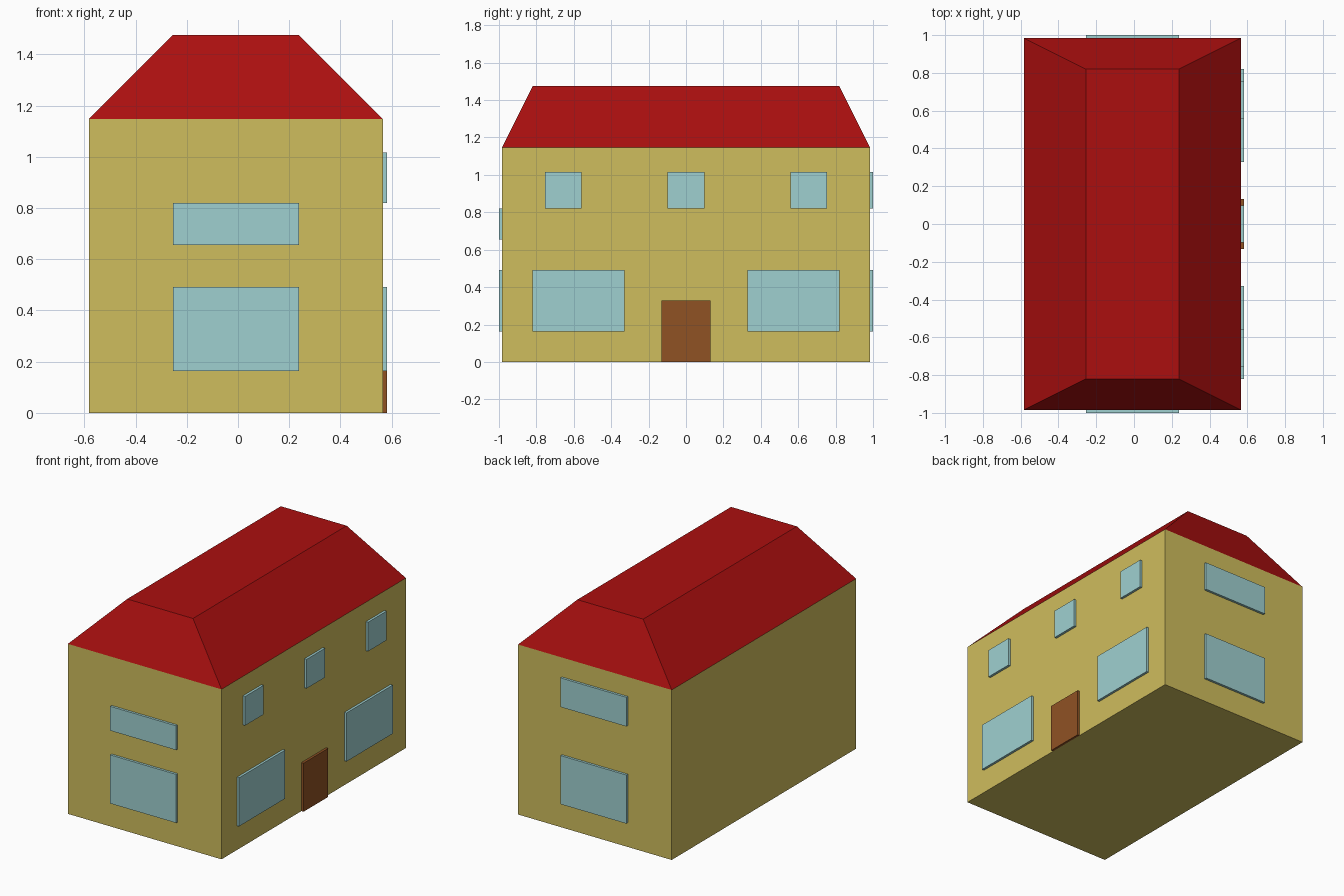
import bpy

if "Cube" in bpy.data.objects:
    bpy.data.objects.remove(bpy.data.objects["Cube"])

U = 2 / 122  # the house is laid out on a small regular unit


def material(name, rgb):
    m = bpy.data.materials.new(name)
    lin = [(c / 255 / 12.92) if c < 11 else ((c / 255 + 0.055) / 1.055) ** 2.4 for c in rgb]
    m.diffuse_color = (*lin, 1)
    m.use_nodes = True
    m.node_tree.nodes["Principled BSDF"].inputs["Base Color"].default_value = m.diffuse_color
    return m


WALL = material("yellow wall", (207, 189, 93))
ROOF = material("red roof", (171, 15, 15))
GLASS = material("pale blue glass", (159, 208, 208))
WOOD = material("brown wood", (144, 82, 36))


def block(name, x, y, z, mat, inset=(0, 0)):
    """Box between the given unit ranges; the top can be inset in x and y."""
    verts = []
    for k, h in enumerate(z):
        dx, dy = inset[0] * k, inset[1] * k
        verts += [(x[0] + dx, y[0] + dy, h), (x[1] - dx, y[0] + dy, h),
                  (x[1] - dx, y[1] - dy, h), (x[0] + dx, y[1] - dy, h)]
    faces = [(3, 2, 1, 0), (4, 5, 6, 7)]
    faces += [(i, (i + 1) % 4, (i + 1) % 4 + 4, i + 4) for i in range(4)]
    mesh = bpy.data.meshes.new(name)
    mesh.from_pydata([[c * U for c in v] for v in verts], [], faces)
    mesh.materials.append(mat)
    obj = bpy.data.objects.new(name, mesh)
    bpy.context.collection.objects.link(obj)
    return obj


# Walls and hipped roof with a flat top
X0, X1, Y = -35.5, 34.5, 60
block("walls", (X0, X1), (-Y, Y), (0, 70), WALL)
block("roof", (X0, X1), (-Y, Y), (70, 90), ROOF, inset=(20, 10))

# End windows: the upper one sits higher at the back
for side, sign, upper in (("front", -1, (40, 50)), ("back", 1, (50, 62))):
    y = sorted((sign * Y, sign * (Y + 1)))
    block(side + "_lower_window", (-15.5, 14.5), y, (10, 30), GLASS)
    block(side + "_upper_window", (-15.5, 14.5), y, upper, GLASS)

# Right side: door, two wide lower windows, three small upper windows
plate = (X1, X1 + 1)
block("door", plate, (-8, 8), (0, 20), WOOD)
for c in (-35, 35):
    block("side_lower_window", plate, (c - 15, c + 15), (10, 30), GLASS)
for c in (-40, 0, 40):
    block("side_upper_window", plate, (c - 6, c + 6), (50, 62), GLASS)
